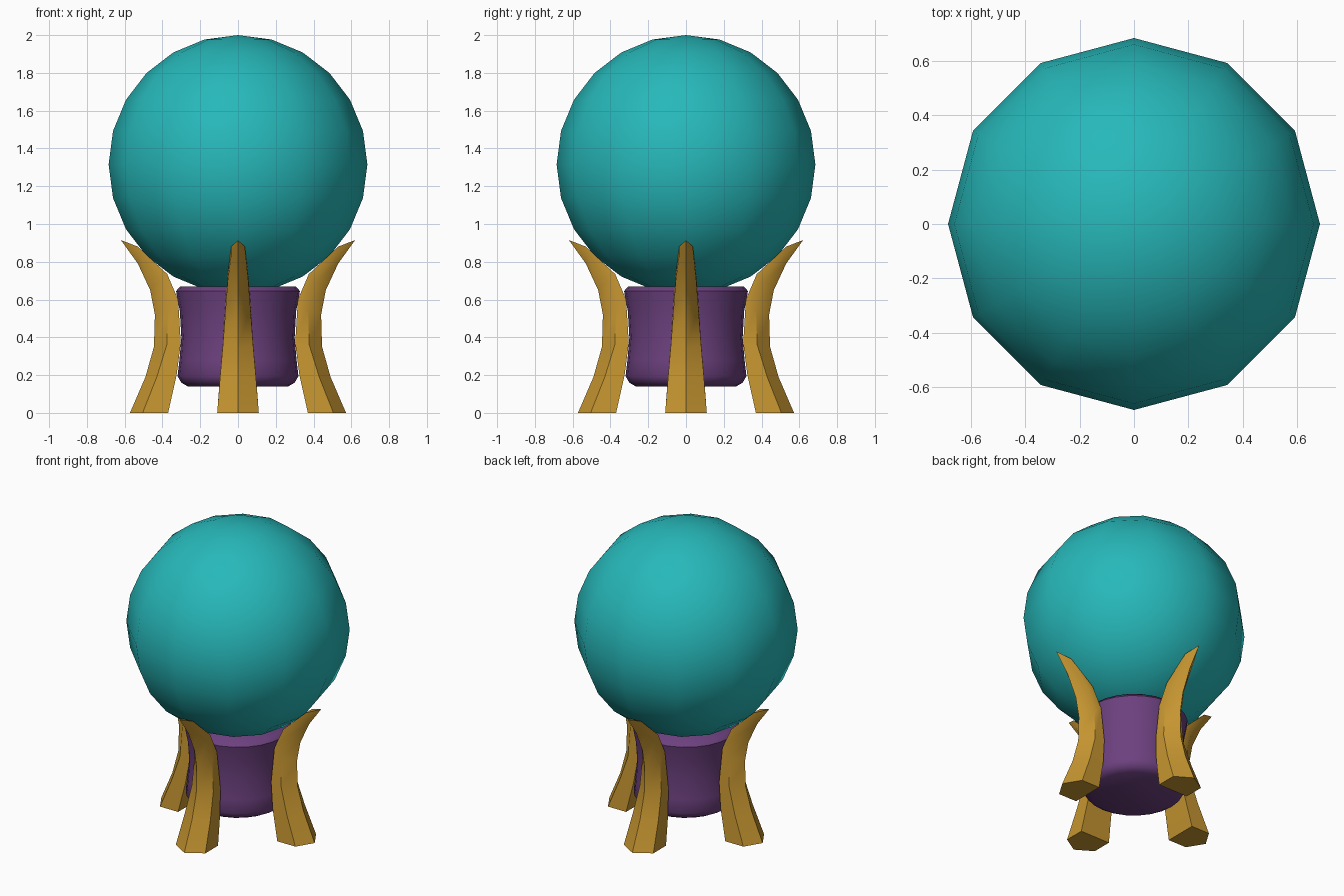
import bpy, bmesh, math
from mathutils import Matrix

if "Cube" in bpy.data.objects:
    bpy.data.objects.remove(bpy.data.objects["Cube"])


def material(name, rgb):
    m = bpy.data.materials.new(name)
    m.diffuse_color = (*rgb, 1)
    m.use_nodes = True
    m.node_tree.nodes["Principled BSDF"].inputs["Base Color"].default_value = m.diffuse_color
    return m


teal = material("teal", (0.02, 0.48, 0.49))
purple = material("purple", (0.15, 0.052, 0.21))
gold = material("gold", (0.56, 0.30, 0.03))


def finish(bm, name, mat, angle):
    bmesh.ops.recalc_face_normals(bm, faces=bm.faces)
    me = bpy.data.meshes.new(name)
    bm.to_mesh(me)
    bm.free()
    me.materials.append(mat)
    ob = bpy.data.objects.new(name, me)
    bpy.context.collection.objects.link(ob)
    bpy.ops.object.select_all(action='DESELECT')
    ob.select_set(True)
    bpy.context.view_layer.objects.active = ob
    bpy.ops.object.shade_smooth_by_angle(angle=math.radians(angle))
    return ob


def bridge(bm, rings):
    n = len(rings[0])
    for a, b in zip(rings, rings[1:]):
        for i in range(n):
            j = (i + 1) % n
            bm.faces.new((a[i], a[j], b[j], b[i]))


# Low-poly globe
bm = bmesh.new()
bmesh.ops.create_uvsphere(bm, u_segments=12, v_segments=12, radius=0.685,
                          matrix=Matrix.Translation((0, 0, 1.315)))
finish(bm, "globe", teal, 60)

# Waisted drum under the globe
profile = [(0.265, 0.14), (0.30, 0.16), (0.32, 0.195), (0.31, 0.28), (0.30, 0.40),
           (0.308, 0.54), (0.328, 0.645), (0.305, 0.67)]
SEG = 24
bm = bmesh.new()
rings = [[bm.verts.new((r * math.cos(k * math.tau / SEG), r * math.sin(k * math.tau / SEG), z))
          for k in range(SEG)] for r, z in profile]
bridge(bm, rings)
bm.faces.new(rings[0])
bm.faces.new(rings[-1])
finish(bm, "drum", purple, 50)

# Claw stations: half width, then (radius, height) of inner, side and ridge edges
stations = [
    (0.110, (0.37, 0.0), (0.505, 0.0), (0.572, 0.0)),
    (0.095, (0.325, 0.20), (0.43, 0.19), (0.49, 0.19)),
    (0.080, (0.303, 0.37), (0.377, 0.36), (0.445, 0.35)),
    (0.065, (0.317, 0.60), (0.37, 0.56), (0.44, 0.52)),
    (0.054, (0.375, 0.735), (0.41, 0.70), (0.465, 0.65)),
    (0.036, (0.53, 0.88), (0.515, 0.835), (0.53, 0.79)),
]


def claw(name, turn):
    bm = bmesh.new()
    rings = []
    for w, (ri, zi), (rm, zm), (ro, zo) in stations:
        pts = [(ri, -w, zi), (rm, -w, zm), (ro, 0, zo), (rm, w, zm), (ri, w, zi)]
        rings.append([bm.verts.new(p) for p in pts])
    bridge(bm, rings)
    bm.faces.new(rings[0])
    tip = bm.verts.new((0.62, 0, 0.915))
    for i in range(5):
        bm.faces.new((rings[-1][i], rings[-1][(i + 1) % 5], tip))
    bm.transform(Matrix.Rotation(turn, 4, 'Z'))
    finish(bm, name, gold, 40)


for k, side in enumerate(("right", "back", "left", "front")):
    claw(side + "_claw_leg", k * math.pi / 2)
